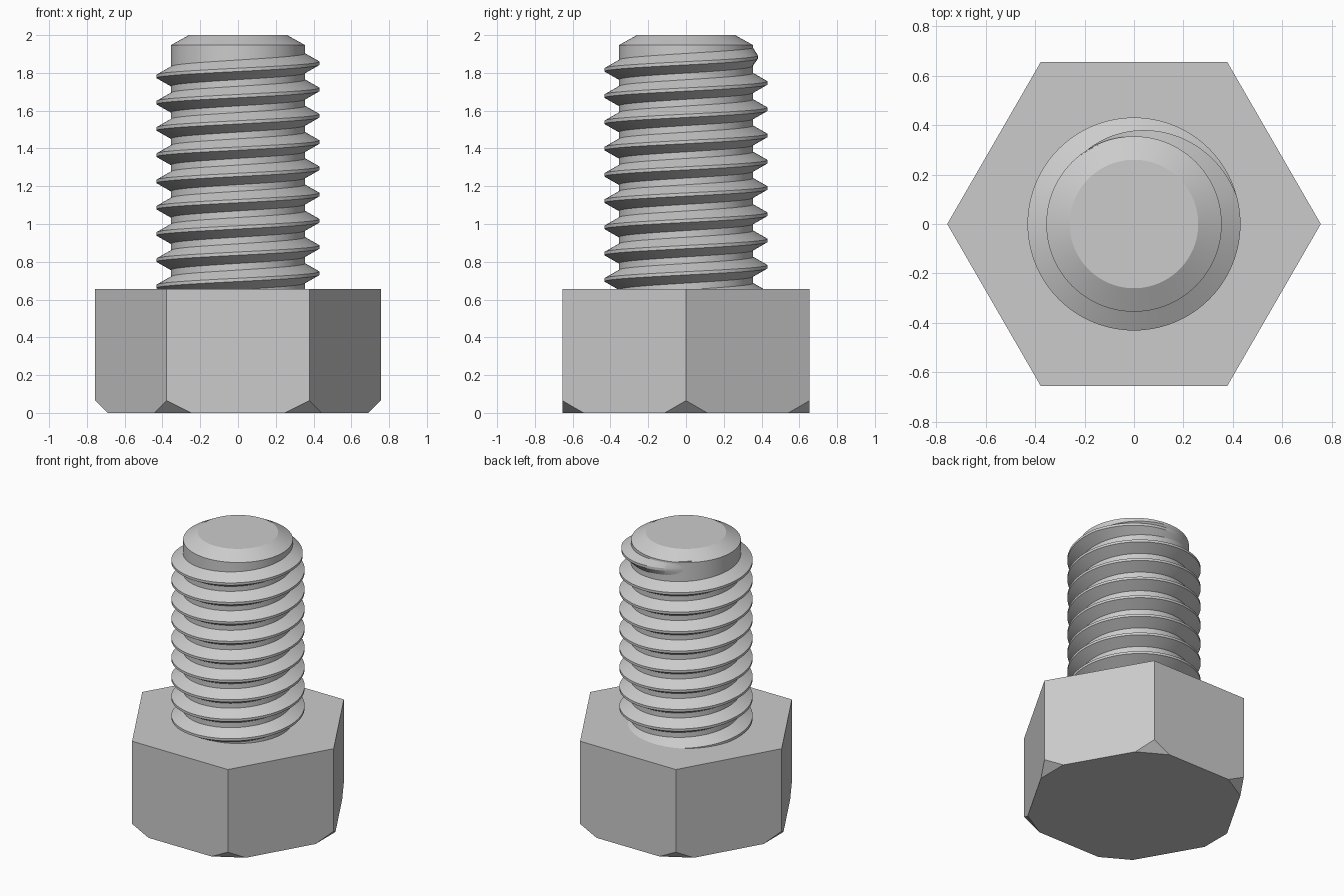
import bpy, bmesh
from math import cos, sin, pi, radians

cube = bpy.data.objects.get("Cube")
if cube:
    bpy.data.objects.remove(cube, do_unlink=True)

# Single material
COLOR = (0.6, 0.6, 0.6, 1)
steel = bpy.data.materials.new("grey_steel")
steel.use_nodes = True
steel.diffuse_color = COLOR
steel.node_tree.nodes["Principled BSDF"].inputs["Base Color"].default_value = COLOR

# Main dimensions
HEAD_R, HEAD_H, CHAMFER = 0.756, 0.655, 0.065
ROOT_R, CREST_R, PITCH = 0.355, 0.431, 0.139
SHOULDER_Z, TOP_Z, TOP_R = 1.947, 2.0, 0.26
CREST_Z = 1.851          # crest height on the +x side at the last full turn
STEPS = 96               # segments per turn


def finish(name, bm, smooth=True):
    bmesh.ops.recalc_face_normals(bm, faces=bm.faces[:])
    mesh = bpy.data.meshes.new(name)
    bm.to_mesh(mesh)
    bm.free()
    mesh.materials.append(steel)
    obj = bpy.data.objects.new(name, mesh)
    bpy.context.collection.objects.link(obj)
    if smooth:
        bpy.ops.object.select_all(action='DESELECT')
        obj.select_set(True)
        bpy.context.view_layer.objects.active = obj
        bpy.ops.object.shade_smooth_by_angle(angle=radians(20))
    return obj


def polar(r, a, z):
    return (r * cos(a), r * sin(a), z)


# Hexagonal head: hull of the prism with its six lower corners cut off
bm = bmesh.new()
corners = [i * pi / 3 for i in range(6)]
for a in corners:
    x, y, _ = polar(HEAD_R, a, 0)
    bm.verts.new((x, y, HEAD_H))
    bm.verts.new((x, y, CHAMFER))
    for turn in (-1, 1):
        dx, dy, _ = polar(2 * CHAMFER, a + turn * 2 * pi / 3, 0)
        bm.verts.new((x + dx, y + dy, 0))
bmesh.ops.convex_hull(bm, input=bm.verts[:])
bmesh.ops.dissolve_limit(bm, angle_limit=radians(1),
                         verts=bm.verts[:], edges=bm.edges[:])
finish("hex_head", bm, smooth=False)

# Shank: round core with a chamfered tip
bm = bmesh.new()
profile = [(ROOT_R, HEAD_H - 0.1), (ROOT_R, SHOULDER_Z), (TOP_R, TOP_Z)]
rings = [[bm.verts.new(polar(r, 2 * pi * i / STEPS, z)) for i in range(STEPS)]
         for r, z in profile]
for low, high in zip(rings, rings[1:]):
    for i in range(STEPS):
        j = (i + 1) % STEPS
        bm.faces.new((low[i], low[j], high[j], high[i]))
bm.faces.new(rings[-1])
bm.faces.new(rings[0])
finish("shank", bm)

# Thread: right-handed helical ridge that fades out near the tip
bm = bmesh.new()
fade_start, fade_end = radians(15), radians(128)
inner_r = ROOT_R - 0.004
first = int(-9.5 * STEPS)
last = int(fade_end / (2 * pi) * STEPS) + 1
previous = None
for k in range(first, last + 1):
    a = 2 * pi * k / STEPS
    fade = min(max((fade_end - a) / (fade_end - fade_start), 0), 1)
    outer_r = inner_r + (CREST_R - inner_r) * fade
    z = CREST_Z + PITCH * k / STEPS
    base, crest = PITCH * 0.39, PITCH / 16
    section = [(inner_r, -base), (outer_r, -crest), (outer_r, crest), (inner_r, base)]
    if k == last:
        section = [(inner_r - 0.001, h) for _, h in section]
    ring = [bm.verts.new(polar(r, a, z + h)) for r, h in section]
    if previous:
        for i in range(3):
            bm.faces.new((previous[i], ring[i], ring[i + 1], previous[i + 1]))
    previous = ring
thread = finish("thread", bm)
